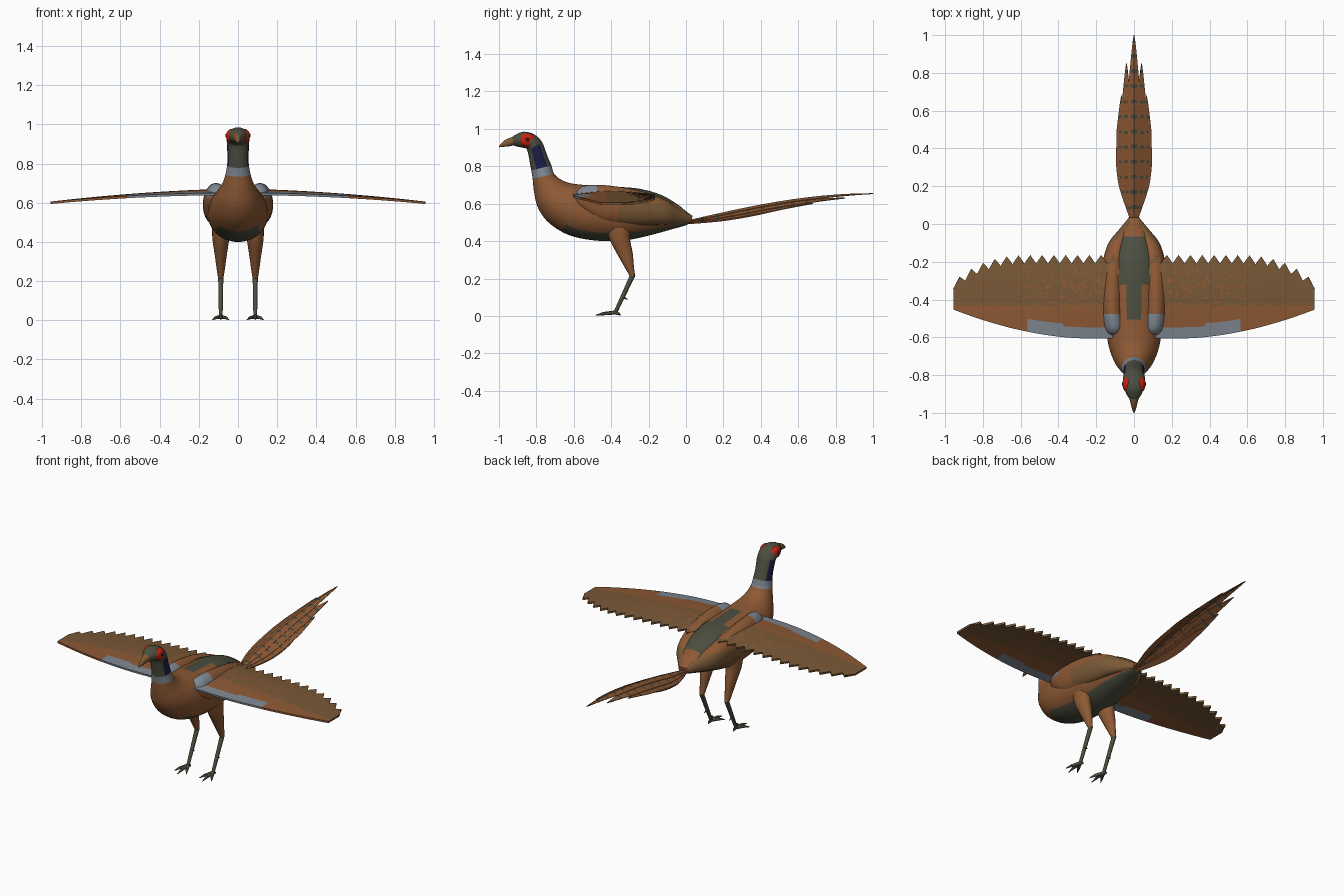
import bpy, bmesh, math, random
from mathutils import Vector, Matrix

random.seed(4)
cube = bpy.data.objects.get("Cube")
if cube:
    bpy.data.objects.remove(cube, do_unlink=True)

# Palette
COLOURS = {
    "chestnut": (0.27, 0.10, 0.035),
    "dark olive": (0.072, 0.076, 0.050),
    "blue grey": (0.21, 0.24, 0.28),
    "olive brown": (0.19, 0.098, 0.038),
    "red": (0.60, 0.014, 0.005),
    "navy": (0.012, 0.012, 0.06),
    "horn": (0.22, 0.10, 0.035),
    "black": (0.012, 0.012, 0.010),
}
MATS = {}
for label, rgb in COLOURS.items():
    m = bpy.data.materials.new(label)
    m.use_nodes = True
    m.diffuse_color = (*rgb, 1)
    m.node_tree.nodes["Principled BSDF"].inputs["Base Color"].default_value = (*rgb, 1)
    MATS[label] = m


def finish(bm, name, paint, mirror=False, thickness=0, smooth=True):
    """Turn a bmesh into an object; paint(face) returns a colour name."""
    bmesh.ops.recalc_face_normals(bm, faces=bm.faces[:])
    used = []
    for f in bm.faces:
        label = paint(f) if callable(paint) else paint
        if label not in used:
            used.append(label)
        f.material_index = used.index(label)
    mesh = bpy.data.meshes.new(name)
    bm.to_mesh(mesh)
    bm.free()
    for label in used:
        mesh.materials.append(MATS[label])
    obj = bpy.data.objects.new(name, mesh)
    bpy.context.collection.objects.link(obj)
    if smooth:
        bpy.ops.object.select_all(action="DESELECT")
        obj.select_set(True)
        bpy.context.view_layer.objects.active = obj
        bpy.ops.object.shade_smooth_by_angle(angle=math.radians(40))
    if thickness:
        mod = obj.modifiers.new("Thickness", "SOLIDIFY")
        mod.thickness = thickness
        mod.offset = 0
    if mirror:
        obj.modifiers.new("Mirror", "MIRROR").use_mirror_merge = False
    return obj


def spline(rows, sub):
    """Smooth interpolation through a list of equal-length tuples."""
    out = []
    for i in range(len(rows) - 1):
        quad = [rows[max(0, min(len(rows) - 1, i + k))] for k in (-1, 0, 1, 2)]
        for j in range(sub):
            t = j / sub
            out.append([b + t * ((c - a) / 2 + t * (a - 2.5 * b + 2 * c - d / 2
                        + t * (1.5 * (b - c) + (d - a) / 2))) for a, b, c, d in zip(*quad)])
    return out + [list(rows[-1])]


def loft(name, stations, paint, sides=32, sub=5, mirror=False):
    """Stations: top y, top z, bottom y, bottom z, half width, centre x.
    paint(station, height, centre) gets height from -1 (bottom) to 1 (top)."""
    bm = bmesh.new()
    rings = []
    for ay, az, by, bz, w, cx in spline(stations, sub):
        ring = []
        for k in range(sides):
            a = math.tau * k / sides
            h = math.cos(a) / 2
            ring.append(bm.verts.new((cx + w * math.sin(a), (ay + by) / 2 + (ay - by) * h,
                                      (az + bz) / 2 + (az - bz) * h)))
        rings.append(ring)
    where = {}
    for i, (r, q) in enumerate(zip(rings, rings[1:])):
        for k in range(sides):
            n = (k + 1) % sides
            f = bm.faces.new((r[k], r[n], q[n], q[k]))
            where[f] = ((i + 0.5) / sub, math.cos(math.tau * (k + 0.5) / sides))
    for ring, s in ((rings[0], 0), (rings[-1], len(stations) - 1)):
        where[bm.faces.new(ring)] = (s, 0)
    rule = paint
    if callable(paint):
        rule = lambda f: paint(*where[f], f.calc_center_median())
    return finish(bm, name, rule, mirror)


# Head, neck and body in one skin
BODY = [(-.935, .95, -.925, .912, .02), (-.91, .97, -.9, .905, .038),
        (-.865, .985, -.875, .9, .052), (-.81, .97, -.855, .895, .058),
        (-.77, .93, -.847, .88, .057), (-.75, .88, -.84, .85, .055),
        (-.735, .84, -.835, .82, .053), (-.72, .805, -.827, .778, .056),
        (-.705, .76, -.82, .733, .064), (-.67, .73, -.812, .66, .08),
        (-.62, .71, -.79, .575, .108), (-.54, .7, -.73, .495, .135),
        (-.45, .695, -.62, .43, .15), (-.36, .69, -.47, .402, .155),
        (-.25, .68, -.32, .405, .15), (-.14, .65, -.19, .432, .125),
        (-.05, .6, -.07, .465, .085), (0, .56, 0, .485, .05), (.035, .535, .03, .505, .03)]


def body_paint(s, h, c):
    if s < 7:
        return "navy" if s > 4 and -0.55 < h < 0.6 else "dark olive"
    if s < 8:
        return "blue grey"
    if h > 0 and (abs(c.x) < 0.09 and -0.33 < c.y < -0.06 or abs(c.x) < 0.045 and -0.5 < c.y < -0.3):
        return "dark olive"
    return "dark olive" if s > 11.5 and h < -0.72 else "chestnut"


loft("body", [row + (0,) for row in BODY], body_paint, sides=48)

# Beak
loft("beak", [(-.92, .96, -.915, .913, .026, 0), (-.96, .945, -.95, .906, .017, 0),
              (-.985, .926, -.98, .904, .009, 0), (-1, .907, -.998, .901, .002, 0)], "horn", 16)


# Folded wing covers on the flanks
def flank_paint(s, h, c):
    if c.y < -0.48 and c.z > 0.63:
        return "blue grey"
    return "olive brown" if c.y > -0.35 and c.z < 0.6 else "chestnut"


FLANK = [(-.6, .63, .6, .01, .105), (-.56, .69, .56, .05, .105), (-.45, .7, .5, .062, .115),
         (-.3, .68, .485, .063, .115), (-.2, .655, .485, .058, .108), (-.1, .615, .49, .05, .085),
         (-.03, .57, .495, .03, .05), (.03, .535, .5, .01, .02)]
loft("flank_covers", [(y, top, y, low, w, x) for y, top, low, w, x in FLANK],
     flank_paint, mirror=True)


# Spread wings with a toothed feather edge
def leading(x):
    return -0.605 + 0.15 * max(0, (x - 0.25) / 0.7) ** 1.8


def trailing(x):
    return -0.165 - 0.135 * max(0, (x - 0.55) / 0.4) ** 2.5


def grid(nu, nv, point):
    """Sheet of quads; point(u, v) gives each corner for u and v from 0 to 1."""
    bm = bmesh.new()
    vs = [[bm.verts.new(point(i / nu, j / nv)) for j in range(nv + 1)] for i in range(nu + 1)]
    for a, b in zip(vs, vs[1:]):
        for j in range(nv):
            bm.faces.new((a[j], b[j], b[j + 1], a[j + 1]))
    return bm


TEETH = 14


def wing_point(u, v):
    x = 0.08 + 0.875 * u
    notch = abs(2 * ((u * TEETH) % 1) - 1)
    y = leading(x) + (trailing(x) - leading(x)) * v - 0.045 * notch * v ** 6
    z = 0.645 - 0.045 * (x / 0.955) ** 2 + 0.02 * math.sin(math.pi * v) * (1 - u)
    return x, y, z


def wing_paint(f):
    c = f.calc_center_median()
    if 0.1 < c.x < 0.56 and c.y < leading(c.x) + 0.065:
        return "blue grey"
    if c.y < -0.43 or (c.x < 0.6 and c.y < -0.23 and random.random() < 0.15):
        return "chestnut"
    return "olive brown"


finish(grid(TEETH * 4, 30, wing_point), "spread_wings", wing_paint, True, 0.012, False)

# Tail feathers, longest in the middle, with dark bars along each shaft
FEATHERS = [(1.0, 0, .03), (.85, .04, .026), (.68, .066, .026), (.54, .073, .022)]
for i, (length, spread, half) in enumerate(FEATHERS):
    def tail_point(u, v):
        y = length * u
        centre = spread * math.sin(math.pi / 2 * min(1, y / 0.35))
        wide = half * min(1, (y + 0.15) / 0.35) * min(1, 3.5 * (1 - u) + 0.02) ** 0.8
        x = centre + wide * (2 * v - 1)
        z = 0.507 + 0.147 * math.sin(math.pi / 2 * y) - 0.4 * abs(x) - 0.004 * i
        return x, y, z

    def tail_paint(f):
        c = f.calc_center_median()
        centre = spread * math.sin(math.pi / 2 * min(1, c.y / 0.35))
        bar = c.y > 0.05 and c.y % 0.08 < 0.017 and abs(c.x - centre) < half * 0.6
        return "dark olive" if bar and i < 3 else "chestnut"

    finish(grid(100, 8, tail_point), f"tail_feather_{i + 1}", tail_paint, i > 0, 0.004, False)

# Thighs
HIP_X = 0.088
THIGH = [(-.43, .47, -.29, .48, .045), (-.405, .4, -.3, .42, .042), (-.362, .32, -.285, .335, .03),
         (-.322, .25, -.278, .26, .02), (-.3, .21, -.272, .215, .013)]
loft("thighs", [row + (HIP_X,) for row in THIGH], "chestnut", 20, mirror=True)


# Shanks, spurs and toes
def cone(bm, p, q, r1, r2):
    p, q = Vector(p), Vector(q)
    turn = (q - p).to_track_quat("Z", "Y").to_matrix().to_4x4()
    bmesh.ops.create_cone(bm, cap_ends=True, segments=10, radius1=r1, radius2=r2,
                          depth=(q - p).length, matrix=Matrix.Translation((p + q) / 2) @ turn)


bm = bmesh.new()
ankle = (HIP_X, -0.378, 0.018)
cone(bm, (HIP_X, -0.283, 0.222), ankle, 0.014, 0.010)
cone(bm, (HIP_X, -0.335, 0.1), (HIP_X, -0.312, 0.088), 0.007, 0.002)
for dx, y in ((-0.042, -0.455), (0, -0.485), (0.042, -0.455), (0, -0.35)):
    knuckle = (HIP_X + dx * 0.6, ankle[1] + (y - ankle[1]) * 0.6, 0.013)
    cone(bm, ankle, knuckle, 0.011, 0.008)
    cone(bm, knuckle, (HIP_X + dx, y, 0.003), 0.008, 0.002)
finish(bm, "shanks_and_toes", "dark olive", True)


# Face patches and eyes
def button(name, centre, size, colour):
    bm = bmesh.new()
    shape = Matrix.Translation(centre) @ Matrix.Diagonal((*size, 1))
    bmesh.ops.create_uvsphere(bm, u_segments=24, v_segments=16, radius=1, matrix=shape)
    finish(bm, name, colour, True)


button("face_patches", (0.036, -0.848, 0.94), (0.025, 0.042, 0.036), "red")
button("eyes", (0.055, -0.848, 0.943), (0.009, 0.013, 0.013), "black")
